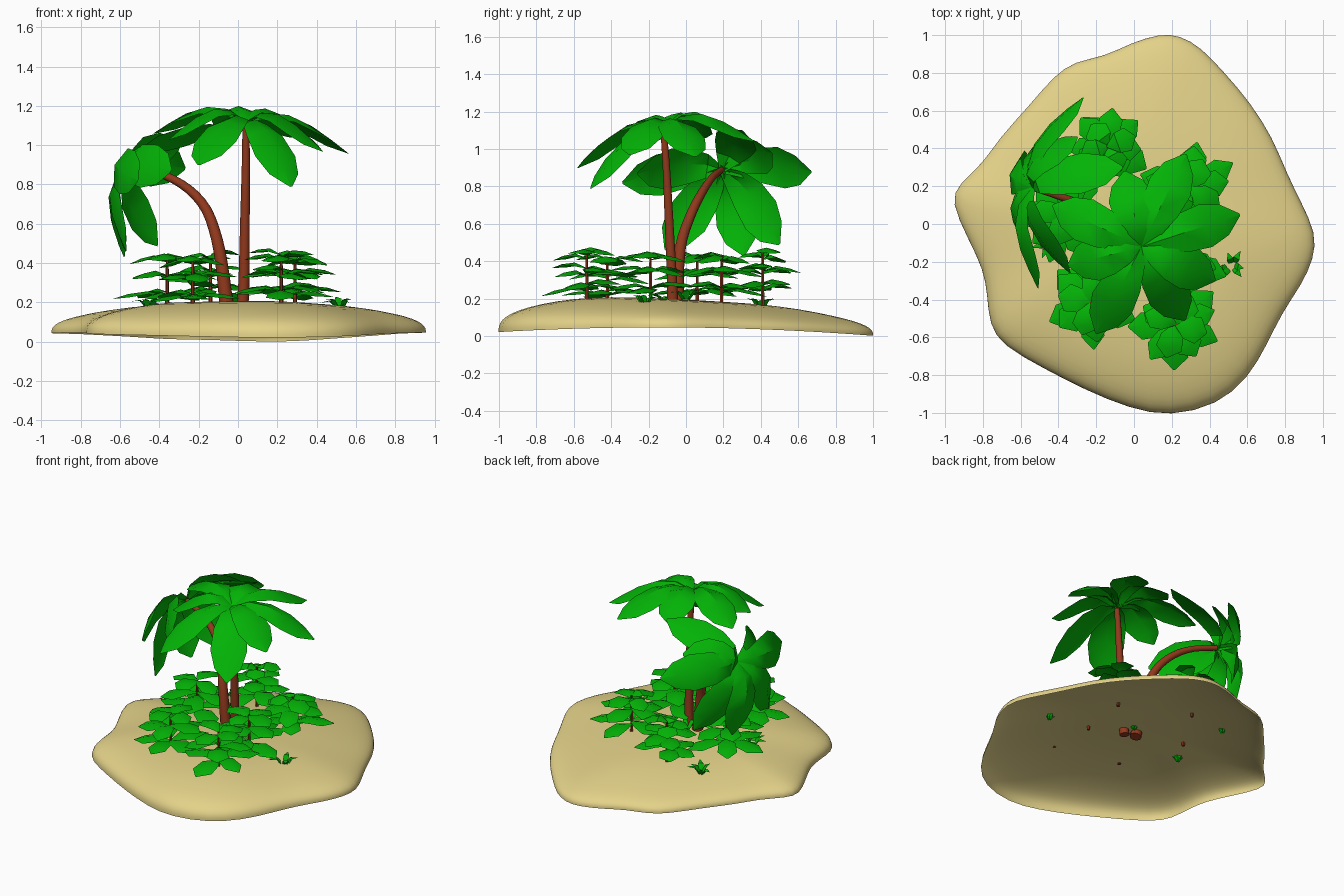
import bpy, bmesh, math, random
from mathutils import Vector as V

if "Cube" in bpy.data.objects:
    bpy.data.objects.remove(bpy.data.objects["Cube"])

random.seed(11)


def material(name, rgb):
    m = bpy.data.materials.new(name)
    m.diffuse_color = (*rgb, 1)
    m.use_nodes = True
    m.node_tree.nodes["Principled BSDF"].inputs["Base Color"].default_value = m.diffuse_color
    return m


SAND = material("sand", (0.77, 0.645, 0.25))
BARK = material("bark", (0.28, 0.04, 0.012))
GREEN = material("leaf_green", (0.001, 0.45, 0.002))


def finish(name, bm, mat, angle):
    me = bpy.data.meshes.new(name)
    bm.to_mesh(me)
    bm.free()
    ob = bpy.data.objects.new(name, me)
    bpy.context.collection.objects.link(ob)
    me.materials.append(mat)
    bpy.ops.object.select_all(action='DESELECT')
    ob.select_set(True)
    bpy.context.view_layer.objects.active = ob
    bpy.ops.object.shade_smooth_by_angle(angle=math.radians(angle))
    return ob


def bridge(bm, a, b):
    n = len(a)
    for i in range(n):
        bm.faces.new((a[i], a[(i + 1) % n], b[(i + 1) % n], b[i]))


# Sand island: a hollow domed shell swept from the outline
outline = [(.14, 1), (.24, .99), (.35, .93), (.47, .8), (.61, .64), (.73, .45), (.8, .27),
           (.88, .11), (.957, -.05), (.945, -.18), (.88, -.32), (.78, -.46), (.7, -.63),
           (.6, -.81), (.44, -.95), (.19, -1.012), (-.02, -.97), (-.26, -.87), (-.47, -.76),
           (-.69, -.64), (-.76, -.53), (-.77, -.37), (-.79, -.24), (-.87, -.08),
           (-.965, .12), (-.92, .21), (-.79, .32), (-.71, .45), (-.55, .62), (-.42, .78),
           (-.31, .855), (-.15, .88), (-.02, .95)]
dome = [(.12, 1), (.3, .99), (.5, .95), (.7, .8), (.85, .62), (.94, .46), (.99, .3), (1.008, .14), (1.008, 0)]
bm = bmesh.new()
rings = []
for t, f in dome:
    ring = []
    for x, y in reversed(outline):
        rim = .046 - .035 * y * y - .01 * y
        ring.append(bm.verts.new((x * t, y * t, rim * (1 - f) + (.194 - .05 * y * t) * f)))
    rings.append(ring)
for a, b in zip(rings, rings[1:]):
    bridge(bm, a, b)
c = bm.verts.new((0, 0, .195))
for i in range(len(outline)):
    bm.faces.new((rings[0][(i + 1) % len(outline)], rings[0][i], c))
bmesh.ops.recalc_face_normals(bm, faces=bm.faces)
if c.link_faces[0].normal.z < 0:
    bmesh.ops.reverse_faces(bm, faces=bm.faces)
island = finish("sand_island", bm, SAND, 180)
island.modifiers.new("smooth", 'SUBSURF').levels = 1


# Smooth path through a few points
def spline(pts, steps=3):
    pts = [V(p) for p in pts]
    out = []
    for i in range(len(pts) - 1):
        a, b, c, d = (pts[max(0, min(j, len(pts) - 1))] for j in range(i - 1, i + 3))
        for k in range(steps):
            t = k / steps
            out.append(.5 * (2 * b + (c - a) * t + (2 * a - 5 * b + 4 * c - d) * t * t
                             + (3 * b - a - 3 * c + d) * t ** 3))
    return out + [pts[-1]]


# Tapered tube along a path
def tube(bm, pts, r0, r1, sides):
    rings = []
    for i, p in enumerate(pts):
        d = (pts[min(i + 1, len(pts) - 1)] - pts[max(i - 1, 0)]).normalized()
        u = d.cross(V((0, 1, 0))).normalized()
        w = d.cross(u)
        r = r0 + (r1 - r0) * i / (len(pts) - 1)
        rings.append([bm.verts.new(p + r * (math.cos(k * math.tau / sides) * u + math.sin(k * math.tau / sides) * w))
                      for k in range(sides)])
    for a, b in zip(rings, rings[1:]):
        bridge(bm, a, b)
    bm.faces.new(rings[0][::-1])
    bm.faces.new(rings[-1])
    bmesh.ops.recalc_face_normals(bm, faces=bm.faces)


# Folded, arched leaf from root to tip
PALM = [(0, .02), (.2, .07), (.42, .105), (.65, .118), (.84, .085), (1, .006)]
BUSH = [(0, .008), (.35, .052), (.72, .06), (1, .004)]
BLADE = [(0, .012), (.5, .016), (1, .001)]


def leaf(bm, root, tip, up, shape, arch, fold, scale=1.0):
    root, tip, up = V(root), V(tip), V(up).normalized()
    side = (tip - root).cross(up).normalized()
    rows = []
    for s, w in shape:
        mid = root.lerp(tip, s) + up * arch * math.sin(math.pi * s ** .8)
        w *= scale
        rows.append([bm.verts.new(mid + side * w * k - up * fold * w * abs(k)) for k in (-1, 0, 1)])
    for a, b in zip(rows, rows[1:]):
        for k in (0, 1):
            bm.faces.new((a[k], b[k], b[k + 1], a[k + 1]))


# Palm trunks
palms = {
    "upright": ([(.02, -.07, .16), (.03, -.075, .3), (.035, -.09, .6), (.04, -.105, .9), (.04, -.12, 1.1)],
                .032, .017),
    "leaning": ([(-.05, -.045, .16), (-.062, -.045, .22), (-.08, -.04, .37), (-.107, -.02, .52), (-.16, .035, .67),
                 (-.25, .09, .775), (-.375, .14, .847), (-.53, .19, .888)], .038, .017),
}
for name, (path, r0, r1) in palms.items():
    bm = bmesh.new()
    tube(bm, spline(path), r0, r1, 10)
    finish(name + "_palm_trunk", bm, BARK, 50)

# Palm crowns: leaf tips around each trunk top
crowns = {
    "upright": ((.04, -.12, 1.12), (0, 0, 1), .1,
                [(.275, .37, 1.04), (.56, .05, .96), (.43, -.3, .97), (.27, -.51, .79), (-.2, -.58, .9),
                 (-.35, -.22, 1.03), (-.43, .1, 1.06), (-.05, .28, 1.07)]),
    "leaning": ((-.54, .195, .89), (-.93, .15, .35), .11,
                [(-.27, .67, .88), (-.51, -.34, .82), (-.34, -.26, .87), (-.57, -.11, .46), (-.58, .31, .43),
                 (-.41, .5, .49), (-.3, .46, .98), (-.06, .3, 1.1)]),
}
for name, (root, up, arch, tips) in crowns.items():
    bm = bmesh.new()
    for tip in tips:
        leaf(bm, root, tip, up, PALM, arch, .35)
    finish(name + "_palm_leaves", bm, GREEN, 35)

# Bushes (x, y, reach, height): a thin stem with three loose tiers of leaves
bushes = [(.29, .19, .25, .43), (-.14, .41, .22, .44), (.22, -.19, .26, .43),
          (.22, -.53, .25, .44), (-.23, -.42, .25, .41), (-.36, .06, .27, .42)]
for n, (x, y, reach, top) in enumerate(bushes):
    bm = bmesh.new()
    base = .165 - .06 * y
    tube(bm, [V((x, y, z)) for z in (base, .28, top)], .011, .007, 6)
    finish("bush_stem_%d" % n, bm, BARK, 50)
    bm = bmesh.new()
    for z, r, count in ((top - .17, 1, 5), (top - .085, .88, 5), (top, .72, 4)):
        start = random.uniform(0, math.tau)
        for k in range(count):
            a = start + math.tau * k / count + random.uniform(-.2, .2)
            q = r * reach * random.uniform(.88, 1.08)
            zk = z + random.uniform(-.03, .01)
            tip = (x + q * math.cos(a), y + q * math.sin(a), zk + random.uniform(-.03, .015))
            leaf(bm, (x, y, zk), tip, (0, 0, 1), BUSH, .03, .25, random.uniform(1, 1.25))
    finish("bush_leaves_%d" % n, bm, GREEN, 35)

# Grass tufts
for n, (x, y) in enumerate([(.52, -.22), (-.4, .4), (0, 0), (-.45, -.1)]):
    bm = bmesh.new()
    ground = .178 - .06 * y - .07 * abs(x)
    for k in range(6):
        a = math.tau * k / 6 + random.uniform(-.3, .3)
        q = random.uniform(.06, .11)
        leaf(bm, (x, y, ground), (x + q * math.cos(a), y + q * math.sin(a), ground + random.uniform(.04, .08)),
             (0, 0, 1), BLADE, .035, .3, 1.1)
    finish("grass_tuft_%d" % n, bm, GREEN, 35)
